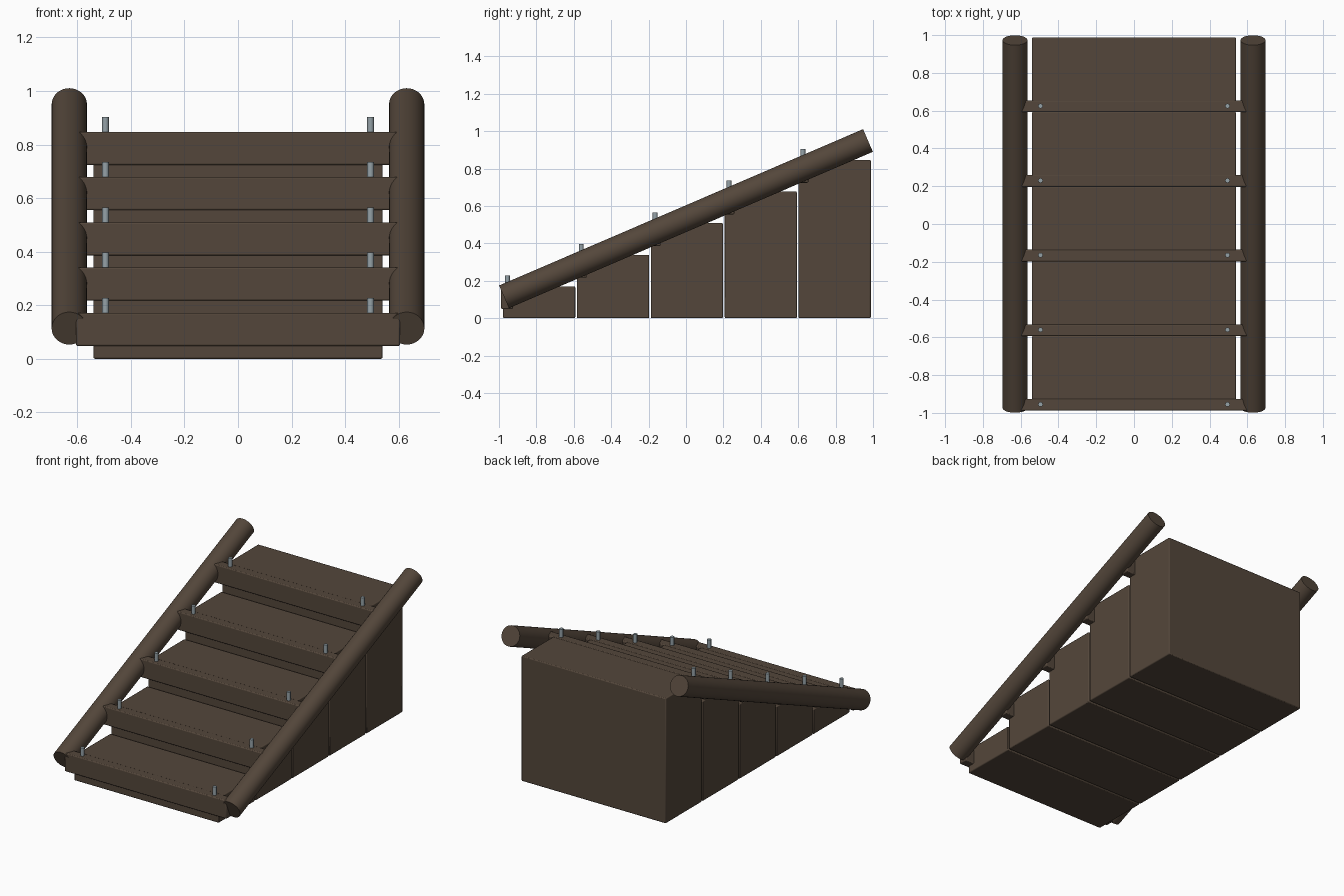
import bpy, math
from mathutils import Vector

if "Cube" in bpy.data.objects:
    bpy.data.objects.remove(bpy.data.objects["Cube"])

def material(name, rgb):
    m = bpy.data.materials.new(name)
    m.diffuse_color = (*rgb, 1)
    m.use_nodes = True
    m.node_tree.nodes["Principled BSDF"].inputs["Base Color"].default_value = m.diffuse_color
    return m

wood = material("dark brown wood", (0.088, 0.062, 0.043))
steel = material("grey steel", (0.30, 0.36, 0.39))

def box(name, lo, hi, mat, bevel=0.006):
    bpy.ops.mesh.primitive_cube_add(size=1, location=[(a + b) / 2 for a, b in zip(lo, hi)])
    o = bpy.context.object
    o.name = name
    o.scale = [b - a for a, b in zip(lo, hi)]
    bpy.ops.object.transform_apply(location=False, rotation=False, scale=True)
    m = o.modifiers.new("soft edges", 'BEVEL')
    m.width, m.segments = bevel, 2
    o.data.materials.append(mat)
    bpy.ops.object.shade_smooth_by_angle(angle=math.radians(30))
    return o

def rod(name, a, b, r, sides, mat):
    a, b = Vector(a), Vector(b)
    bpy.ops.mesh.primitive_cylinder_add(vertices=sides, radius=r, depth=(b - a).length, location=(a + b) / 2)
    o = bpy.context.object
    o.name = name
    o.rotation_mode = 'QUATERNION'
    o.rotation_quaternion = (b - a).to_track_quat('Z', 'Y')
    o.data.materials.append(mat)
    bpy.ops.object.shade_smooth_by_angle(angle=math.radians(50))
    return o

pitch, rise = 0.395, 0.169
for i in range(5):
    y, top = -0.988 + pitch * i, rise * (i + 1) + 0.003
    # solid step block reaching the ground
    box(f"step_block_{i+1}", (-0.54, y + 0.01, 0), (0.54, y + 0.396, top - 0.002), wood)
    # nosing beam across the front edge, let into the side logs
    box(f"nosing_beam_{i+1}", (-0.605, y, top - 0.124), (0.605, y + 0.062, top), wood)
    # steel pins through the nosing
    for s, side in ((-1, "left"), (1, "right")):
        x = s * 0.495
        rod(f"pin_{side}_{i+1}", (x, y + 0.033, top - 0.122), (x, y + 0.033, top + 0.056), 0.013, 8, steel)

# sloping side logs
for s, side in ((-1, "left"), (1, "right")):
    rod(f"side_log_{side}", (s * 0.63, -0.973, 0.114), (s * 0.63, 0.973, 0.95), 0.066, 32, wood)
